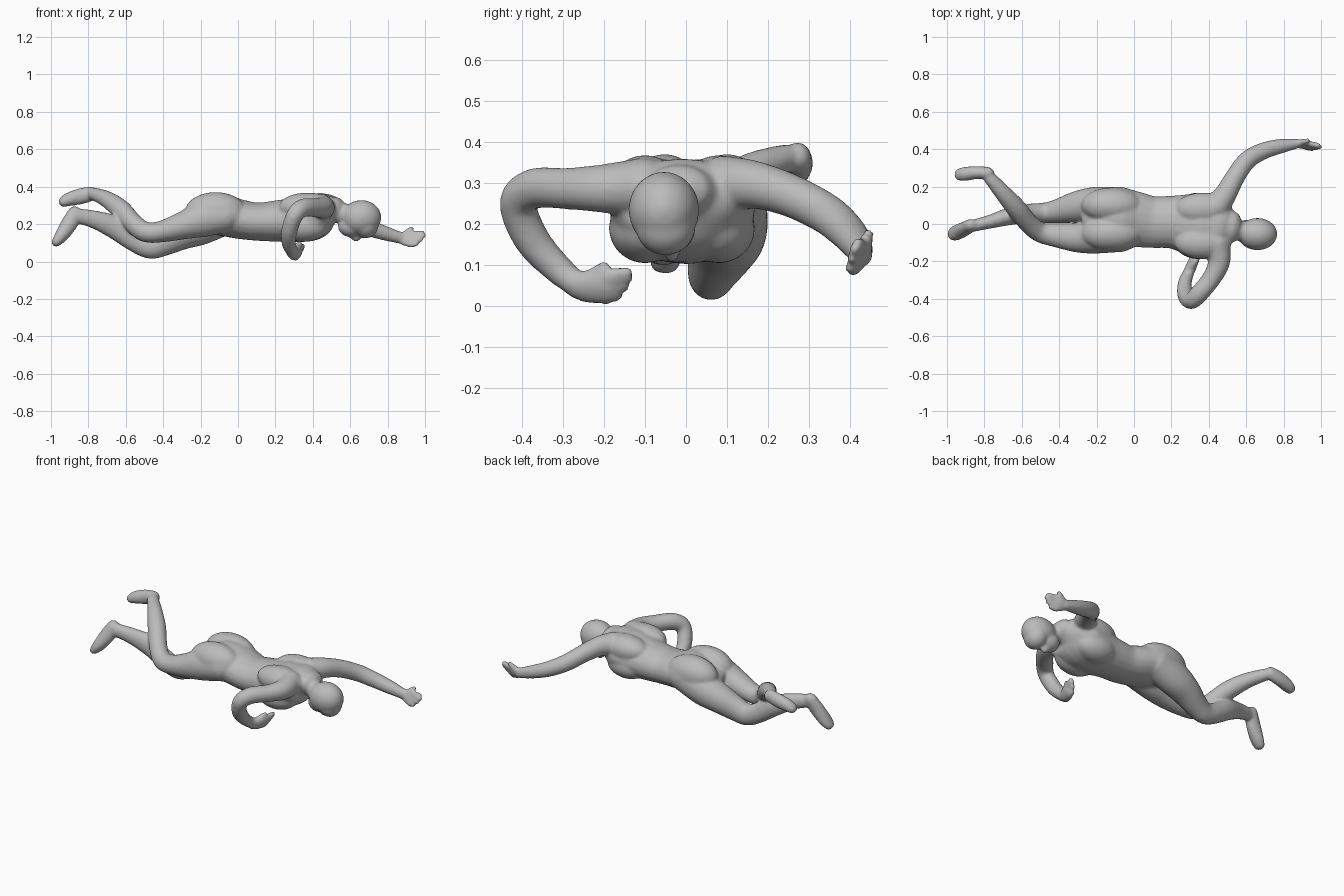
import bpy
import bmesh
from math import cos, sin, pi
from mathutils import Vector, Matrix

cube = bpy.data.objects.get("Cube")
if cube:
    bpy.data.objects.remove(cube, do_unlink=True)

SIDES, STEPS = 20, 5
bm = bmesh.new()


def catmull(a, b, c, d, t):
    return (b * 2 + (c - a) * t + (a * 2 - b * 5 + c * 4 - d) * t * t
            + (b * 3 - a - c * 3 + d) * t ** 3) / 2


def tube(points, up=(0, 0, 1)):
    """Closed limb through (x, y, z, half width[, half height]) stations."""
    keys = [Vector(p if len(p) == 5 else (*p, p[3])) for p in points]
    keys = [keys[0] * 2 - keys[1]] + keys + [keys[-1] * 2 - keys[-2]]
    path = []
    for i in range(1, len(keys) - 2):
        path += [catmull(*keys[i - 1:i + 3], s / STEPS) for s in range(STEPS)]
    path.append(keys[-2])
    spots = [Vector(p[:3]) for p in path]
    last = len(path) - 1
    rings = []

    def ring(center, tangent, wide, high):
        side = tangent.cross(Vector(up)).normalized()
        top = side.cross(tangent).normalized()
        rings.append([bm.verts.new(center + side * wide * cos(2 * pi * k / SIDES)
                                   + top * high * sin(2 * pi * k / SIDES))
                      for k in range(SIDES)])

    for i, p in enumerate(path):
        tangent = (spots[min(i + 1, last)] - spots[max(i - 1, 0)]).normalized()
        cap = min(p[3], p[4])
        if i == 0:   # rounded start
            for t in (0.9, 0.6):
                ring(spots[i] - tangent * cap * t, tangent,
                     p[3] * (1 - t * t) ** 0.5, p[4] * (1 - t * t) ** 0.5)
        ring(spots[i], tangent, p[3], p[4])
        if i == last:   # rounded end
            for t in (0.6, 0.9):
                ring(spots[i] + tangent * cap * t, tangent,
                     p[3] * (1 - t * t) ** 0.5, p[4] * (1 - t * t) ** 0.5)
    for r, s in zip(rings, rings[1:]):
        for k in range(SIDES):
            n = (k + 1) % SIDES
            bm.faces.new((r[k], r[n], s[n], s[k]))
    bm.faces.new(rings[0][::-1])
    bm.faces.new(rings[-1])


def blob(center, radii):
    bmesh.ops.create_icosphere(
        bm, subdivisions=3, radius=1,
        matrix=Matrix.Translation(center) @ Matrix.Diagonal((*radii, 1)))


# Torso, from pelvis to collar
tube([(-.22, .02, .235, .12, .06), (-.1, .03, .25, .165, .105),
      (0, .025, .228, .148, .102), (.1, .01, .213, .135, .098),
      (.2, .01, .216, .138, .106), (.3, 0, .222, .16, .116),
      (.4, -.01, .24, .175, .122), (.47, -.01, .27, .15, .092),
      (.51, -.015, .28, .09, .065)])
# Buttocks, shoulder blades and chest muscles
for y in (-.052, .1):
    blob((-.12, y, .268), (.16, .092, .1))
for y in (-.1, .08):
    blob((.37, y, .29), (.15, .085, .075))
    blob((.35, y, .19), (.13, .085, .082))

# Neck, skull, brow, jaw and nose
tube([(.45, -.015, .28, .08, .065), (.53, -.03, .265, .05, .052),
      (.62, -.05, .24, .055)])
blob((.66, -.054, .235), (.103, .083, .09))
blob((.685, -.05, .195), (.062, .07, .068))
blob((.605, -.04, .188), (.068, .06, .055))
blob((.63, -.035, .135), (.028, .016, .026))

# Right leg: crossed over and raised behind
tube([(-.06, -.06, .245, .085), (-.2, -.07, .222, .084, .09),
      (-.3, -.073, .19, .076, .07), (-.42, -.06, .158, .06, .053),
      (-.5, -.045, .16, .051), (-.56, 0, .205, .049),
      (-.63, .085, .28, .05), (-.7, .165, .332, .041),
      (-.77, .245, .362, .031)])
tube([(-.78, .272, .363, .03, .035), (-.84, .275, .349, .031, .04),
      (-.9, .268, .334, .034, .034), (-.932, .264, .32, .031, .026)],
     up=(-.3, 0, 1))

# Left leg: knee low, toes hanging
tube([(-.06, .105, .24, .09), (-.2, .105, .19, .09, .098),
      (-.3, .092, .15, .082, .084), (-.4, .07, .102, .063, .07),
      (-.47, .06, .08, .052, .062), (-.55, .057, .11, .048, .056),
      (-.65, .045, .178, .045, .06), (-.76, .015, .222, .034, .046),
      (-.86, -.01, .245, .028, .036)])
tube([(-.87, -.005, .262, .03, .036), (-.903, -.025, .2, .034, .041),
      (-.946, -.045, .135, .039, .032), (-.972, -.054, .103, .034, .022)],
     up=(-1, 0, .5))

# Right arm: elbow out, forearm folded down beneath
tube([(.44, -.1, .29, .07), (.455, -.2, .287, .056),
      (.415, -.29, .287, .047), (.35, -.37, .287, .046),
      (.305, -.41, .25, .042), (.275, -.378, .165, .04),
      (.271, -.32, .098, .034), (.288, -.268, .053, .028)])
# Left arm: reaching forward
tube([(.44, .09, .295, .07), (.49, .16, .297, .056),
      (.54, .25, .272, .049), (.605, .34, .227, .046),
      (.69, .39, .185, .042), (.78, .415, .153, .036),
      (.87, .43, .126, .023, .028)])


def hand(palm, tips, knuckles, thumb, up):
    """Flat palm, a finger from each knuckle to its tip, and a thumb."""
    tube(palm, up)
    for start, tip in zip(knuckles, tips):
        tube([(*start, .013), (*tip, .011)], up)
    tube([(*thumb[0], .016), (*thumb[1], .012)], up)


# Left hand, on edge with the thumb up
edge = Vector((0, .4, .92))
base, reach = Vector((.92, .424, .122)), Vector((.067, -.016, .006))
knuckles = [base + edge * h for h in (-.036, -.012, .01, .028)]
tips = [k + reach * s for k, s in zip(knuckles, (.5, .85, 1.1, 1))]
hand([(.86, .43, .128, .016, .026), (.9, .428, .122, .016, .042),
      (.925, .424, .122, .014, .044)], tips, knuckles,
     ((.89, .435, .142), (.927, .445, .174)), edge)

# Right hand, resting on its edge and curled inward
edge = Vector((.45, .1, .88))
base, reach = Vector((.322, -.195, .047)), Vector((.012, .055, .012))
knuckles = [base + edge * h for h in (-.032, -.01, .012, .03)]
tips = [k + reach * s for k, s in zip(knuckles, (.6, .85, 1, .9))]
hand([(.288, -.27, .052, .025, .032), (.305, -.23, .046, .023, .04),
      (.322, -.19, .047, .019, .038)], tips, knuckles,
     ((.305, -.235, .07), (.33, -.2, .096)), edge)

bmesh.ops.recalc_face_normals(bm, faces=bm.faces[:])
mesh = bpy.data.meshes.new("reclining_body")
bm.to_mesh(mesh)
bm.free()
body = bpy.data.objects.new("reclining_body", mesh)
bpy.context.collection.objects.link(body)

# Plain clay grey
clay = bpy.data.materials.new("clay_grey")
clay.use_nodes = True
grey = (.5, .5, .5, 1)
clay.diffuse_color = grey
clay.node_tree.nodes["Principled BSDF"].inputs["Base Color"].default_value = grey
mesh.materials.append(clay)

# Fuse the overlapping parts into one skin, soften the joints,
# then swell the skin to regain the volume lost in softening
fuse = body.modifiers.new("fuse", 'REMESH')
fuse.mode = 'VOXEL'
fuse.voxel_size = .008
fuse.use_smooth_shade = True
soften = body.modifiers.new("soften", 'SMOOTH')
soften.factor = .5
soften.iterations = 12
swell = body.modifiers.new("swell", 'DISPLACE')
swell.mid_level = 0
swell.strength = .004
